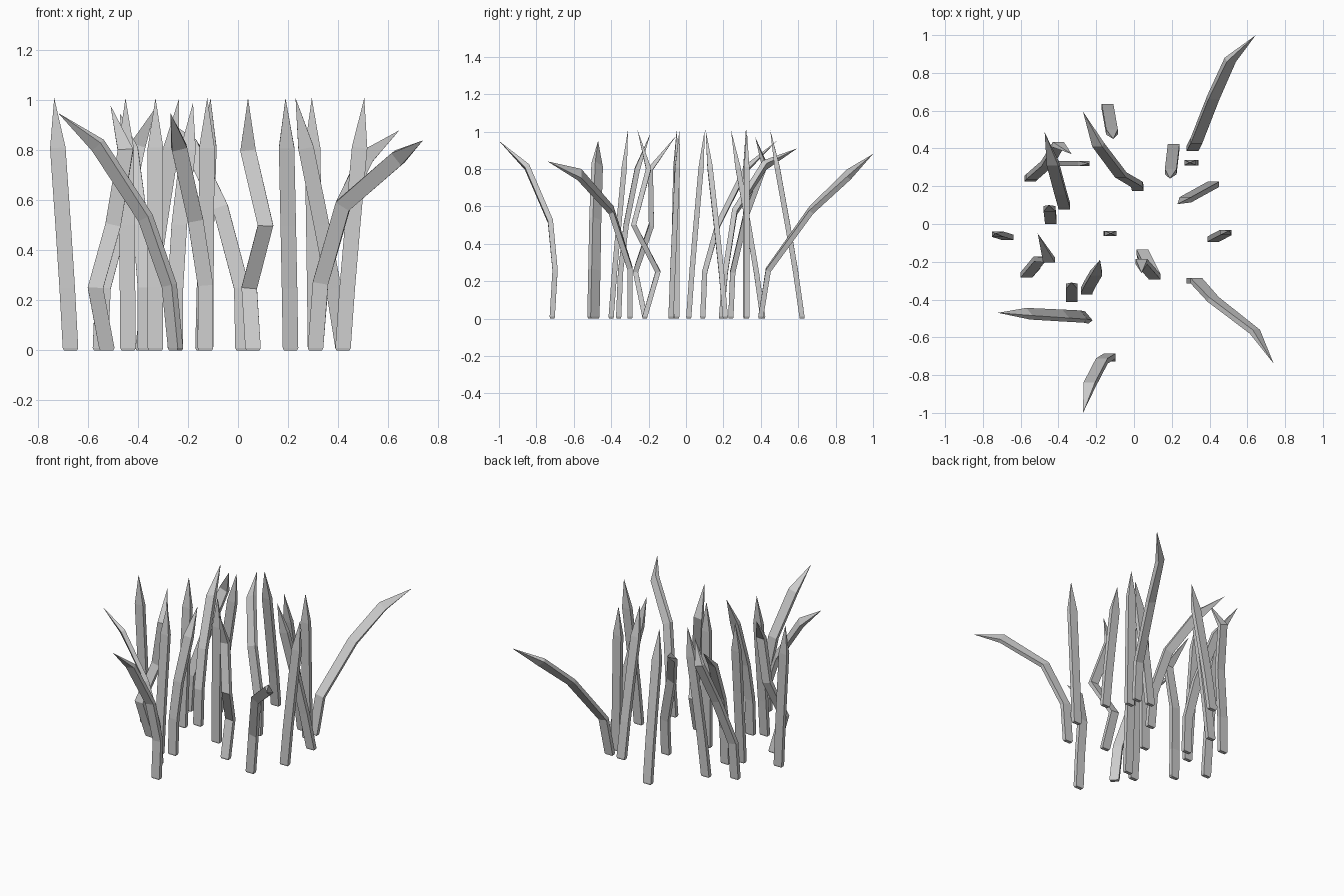
import bpy, bmesh, math
from mathutils import Vector

if "Cube" in bpy.data.objects:
    bpy.data.objects.remove(bpy.data.objects["Cube"])

HALF_W, HALF_T = 0.031, 0.014


def blade(name, path, angle=0.0):
    """Flat four-sided blade along a path, chamfered foot and pointed tip."""
    a = math.radians(angle)
    u = Vector((math.cos(a), math.sin(a), 0))
    side = Vector((-math.sin(a), math.cos(a), 0))
    pts = [Vector(p) for p in path]
    bm = bmesh.new()

    def ring(c, tangent, s=1.0):
        # keep the thickness square to the bend
        v = side - tangent * side.dot(tangent)
        v = v.normalized()
        w = v.cross(tangent).normalized()
        if w.dot(u) < 0:
            w = -w
        return [bm.verts.new(c + w * HALF_W * s * i + v * HALF_T * s * j)
                for i, j in ((-1, -1), (1, -1), (1, 1), (-1, 1))]

    up = Vector((0, 0, 1))
    rings = [ring(pts[0], up, 0.85), ring(pts[0] + up * 0.01, up)]
    for p, c, n in zip(pts, pts[1:], pts[2:]):
        t = ((c - p).normalized() + (n - c).normalized()).normalized()
        rings.append(ring(c, t))
    bm.faces.new(rings[0][::-1])
    for r0, r1 in zip(rings, rings[1:]):
        for k in range(4):
            m = (k + 1) % 4
            bm.faces.new((r0[k], r0[m], r1[m], r1[k]))
    tip = bm.verts.new(pts[-1])
    for k in range(4):
        bm.faces.new((rings[-1][k], rings[-1][(k + 1) % 4], tip))
    bmesh.ops.recalc_face_normals(bm, faces=bm.faces)
    me = bpy.data.meshes.new(name)
    bm.to_mesh(me)
    bm.free()
    bpy.context.collection.objects.link(bpy.data.objects.new(name, me))


# Nearly straight blades: base x, y, then tip x, y
straight = [
    (-0.67, -0.07, -0.735, -0.05), (-0.13, -0.05, -0.123, -0.05),
    (0.31, 0.325, 0.295, 0.325), (0.42, -0.08, 0.505, -0.035),
    (0.42, 0.21, 0.23, 0.105), (0.21, 0.41, 0.19, 0.24),
    (-0.14, 0.62, -0.11, 0.45), (-0.44, 0.015, -0.45, 0.10),
    (-0.33, -0.40, -0.33, -0.31), (-0.38, 0.32, -0.235, 0.32),
]
for i, (x, y, tx, ty) in enumerate(straight):
    path = []
    for z, f in ((0, 0), (0.25, 0.2), (0.5, 0.45), (0.81, 0.78), (1.01, 1)):
        path.append((x + (tx - x) * f, y + (ty - y) * f, z))
    blade(f"straight_blade_{i + 1}", path)

# Bent blades: centre points from base to tip
bent = {
    "back_right": [(.31, .40, 0), (.33, .44, .26), (.42, .67, .58), (.51, .87, .77), (.645, 1.0, .88)],
    "front_right": [(.31, -.30, 0), (.33, -.30, .27), (.42, -.40, .58), (.64, -.57, .77), (.74, -.74, .84)],
    "front_middle": [(.06, -.22, 0), (.045, -.15, .25), (.11, -.28, .5), (.04, -.20, .8), (.04, -.26, 1.01)],
    "back_middle": [(.02, .19, 0), (.015, .21, .25), (-.07, .26, .57), (-.19, .42, .82), (-.27, .595, .91)],
    "front_outer": [(-.13, -.715, 0), (-.13, -.70, .26), (-.17, -.725, .52), (-.235, -.85, .81), (-.27, -1.0, .95)],
    "inner_front": [(-.25, -.36, 0), (-.25, -.35, .25), (-.235, -.32, .5), (-.20, -.26, .8), (-.18, -.19, .99)],
    "left": [(-.525, -.22, 0), (-.57, -.27, .25), (-.50, -.185, .5), (-.45, -.19, .8), (-.51, -.05, .98)],
    "back_left": [(-.55, .24, 0), (-.54, .25, .25), (-.46, .32, .55), (-.40, .42, .82), (-.33, .37, .97)],
    "inner_left": [(-.37, .09, 0), (-.37, .10, .25), (-.39, .17, .5), (-.43, .32, .8), (-.473, .485, .95)],
}
for name, path in bent.items():
    blade(name + "_bent_blade", path)

# Turned blade arching to the left
blade("front_left_bent_blade", [(-.25, -.495, 0), (-.275, -.49, .26), (-.37, -.485, .53),
                                (-.56, -.475, .82), (-.72, -.47, .95)], -50)
